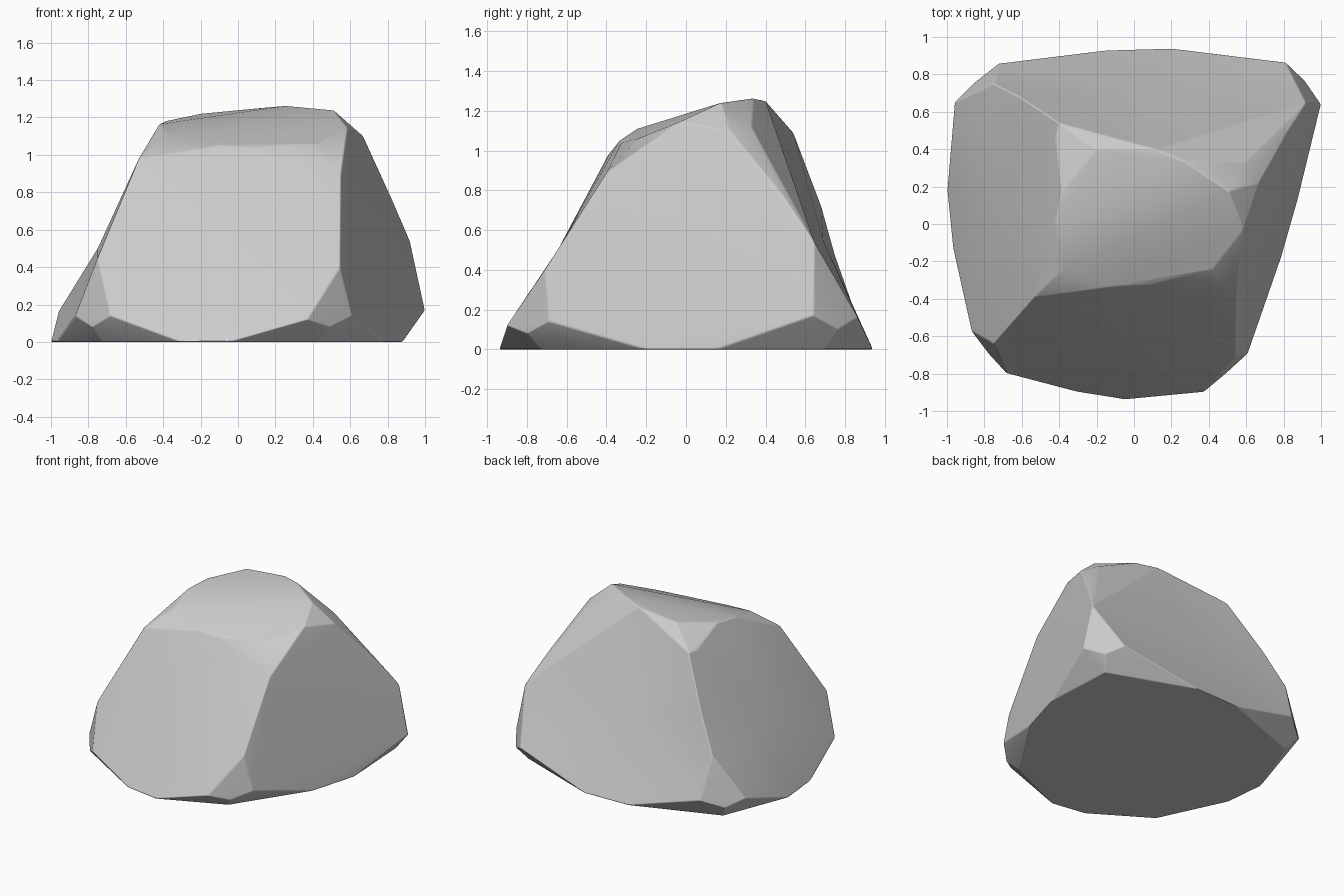
import bpy, bmesh, math
from mathutils import Vector

if "Cube" in bpy.data.objects:
    bpy.data.objects.remove(bpy.data.objects["Cube"])

# Flat footprint: one short edge on each side plus four inset corners
foot = [(-0.30, -0.90), (-0.05, -0.94), (0.43, -0.73), (0.78, -0.20), (0.88, 0.15), (0.85, 0.70),
        (0.20, 0.94), (-0.15, 0.93), (-0.80, 0.69), (-1.0, 0.18), (-0.97, -0.12), (-0.73, -0.63)]

# Four corner ridges: three chipped points at the base, then up the ridge
front_left = [(-0.68, -0.80, 0.14), (-0.78, -0.69, 0.08), (-0.87, -0.57, 0.14),
              (-0.75, -0.64, 0.45), (-0.53, -0.39, 0.98), (-0.46, -0.41, 0.96)]
front_right = [(0.37, -0.90, 0.12), (0.49, -0.80, 0.08), (0.61, -0.69, 0.14),
               (0.545, -0.71, 0.40), (0.55, -0.40, 0.89)]
back_right = [(1.0, 0.64, 0.17), (0.91, 0.77, 0.10), (0.81, 0.865, 0.16),
              (0.92, 0.645, 0.54), (0.82, 0.49, 0.77), (0.67, 0.22, 1.10), (0.59, 0.33, 1.12)]
back_left = [(-0.72, 0.86, 0.16), (-0.86, 0.75, 0.10), (-0.96, 0.65, 0.16),
             (-0.75, 0.75, 0.47), (-0.61, 0.68, 0.72), (-0.40, 0.54, 1.09),
             (-0.42, 0.47, 1.09)]

# Sloping crown
crown = [(-0.38, -0.245, 1.11), (-0.10, -0.335, 1.05), (0.08, -0.325, 1.04),
         (0.42, -0.24, 1.06), (0.585, -0.03, 1.145), (0.51, 0.175, 1.24),
         (0.26, 0.34, 1.263), (0.12, 0.40, 1.25), (-0.20, 0.40, 1.22),
         (-0.39, 0.17, 1.18), (-0.42, 0.0, 1.165)]

# Wrap the profiles in a faceted skin
bm = bmesh.new()
points = [(x, y, 0) for x, y in foot] + front_left + front_right + back_right + back_left + crown
for p in points:
    bm.verts.new(p)
bmesh.ops.convex_hull(bm, input=bm.verts[:])
loose = [v for v in bm.verts if not v.link_faces]
bmesh.ops.delete(bm, geom=loose, context='VERTS')
bmesh.ops.recalc_face_normals(bm, faces=bm.faces[:])

# Flatten the broad sides: merge each into one face and pull its middle in
for facing, middle in [((0, -0.89, 0.46), (0.0, -0.645, 0.5)),
                       ((-0.9, 0, 0.43), (-0.75, 0.05, 0.5)),
                       ((0, 0.9, 0.43), (0.0, 0.69, 0.55))]:
    side = [f for f in bm.faces if f.normal.dot(Vector(facing).normalized()) > 0.95]
    merged = bmesh.ops.dissolve_faces(bm, faces=side)["region"]
    merged = [max(merged, key=lambda f: f.calc_area())]
    for v in bmesh.ops.poke(bm, faces=merged)["verts"]:
        v.co = middle
    bm.normal_update()

bmesh.ops.dissolve_limit(bm, angle_limit=math.radians(1), verts=bm.verts[:], edges=bm.edges[:])
bmesh.ops.recalc_face_normals(bm, faces=bm.faces[:])
mesh = bpy.data.meshes.new("rock")
bm.to_mesh(mesh)
bm.free()

rock = bpy.data.objects.new("rock", mesh)
bpy.context.collection.objects.link(rock)
bpy.context.view_layer.objects.active = rock
rock.select_set(True)

# Thin worn edges with soft shading
mesh.shade_smooth()
bevel = rock.modifiers.new("worn_edges", 'BEVEL')
bevel.width = 0.008
bevel.segments = 2
bevel.limit_method = 'ANGLE'
bevel.angle_limit = math.radians(18)
rock.modifiers.new("soft_normals", 'WEIGHTED_NORMAL')
